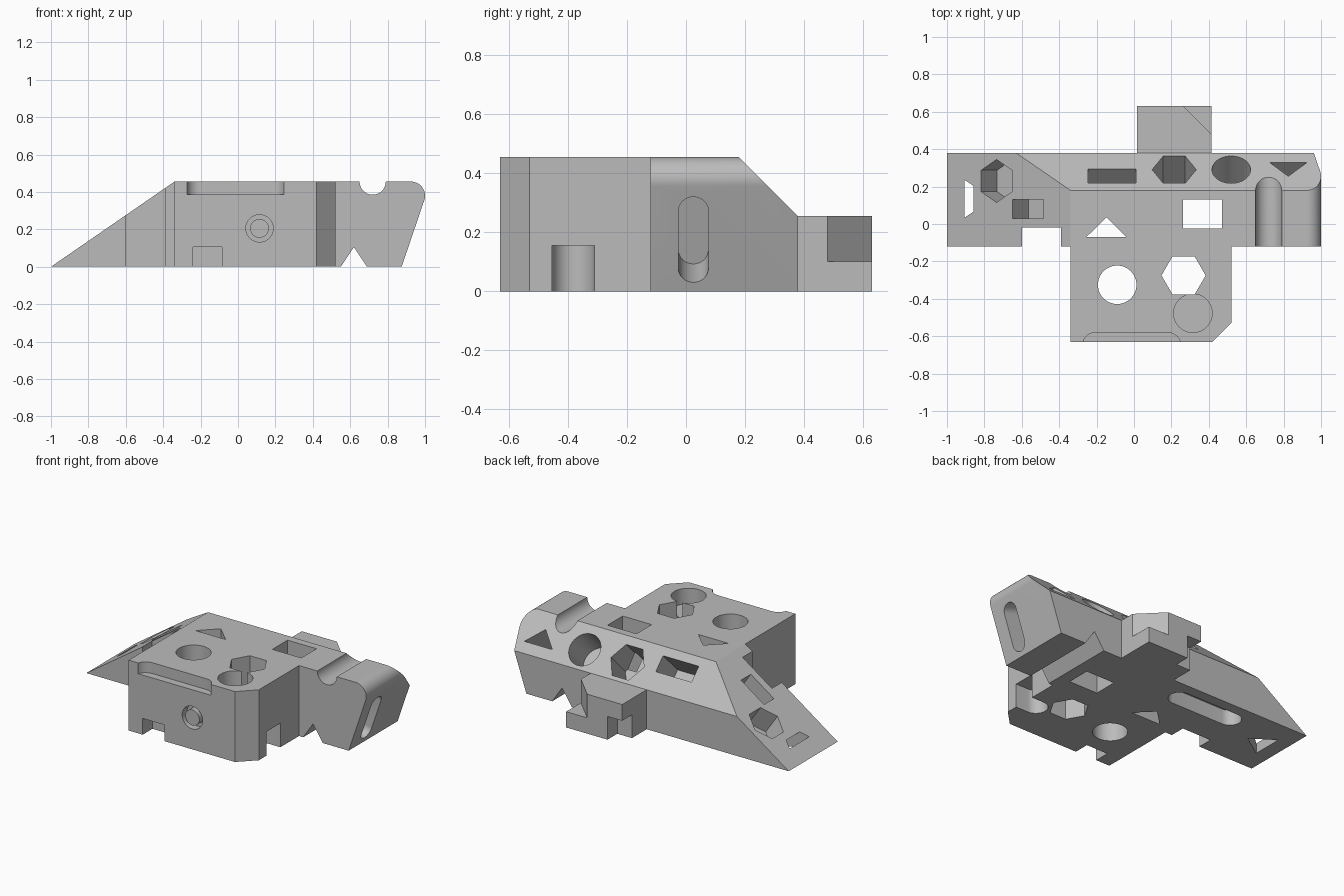
import bpy, bmesh, math
from mathutils import Vector

cube = bpy.data.objects.get("Cube")
if cube:
    bpy.data.objects.remove(cube, do_unlink=True)

grey = bpy.data.materials.new("plain_grey")
grey.use_nodes = True
colour = (0.5, 0.5, 0.5, 1)
grey.diffuse_color = colour
grey.node_tree.nodes["Principled BSDF"].inputs["Base Color"].default_value = colour

X, Y, Z = Vector((1, 0, 0)), Vector((0, 1, 0)), Vector((0, 0, 1))
TOP = 0.455


# Outline helpers
def arc(cx, cy, r, start, end, steps):
    angles = [math.radians(start + (end - start) * i / steps) for i in range(steps + 1)]
    return [(cx + r * math.cos(a), cy + r * math.sin(a)) for a in angles]


def ngon(cx, cy, r, sides, turn=0):
    return arc(cx, cy, r, turn, turn + 360, sides)[:-1]


def circle(cx, cy, r):
    return ngon(cx, cy, r, 48)


def rect(x0, x1, y0, y1):
    return [(x0, y0), (x1, y0), (x1, y1), (x0, y1)]


def stadium(cx, cy, half, r, upright=False):
    pts = arc(half, 0, r, -90, 90, 16) + arc(-half, 0, r, 90, 270, 16)
    return [(cx - b, cy + a) if upright else (cx + a, cy + b) for a, b in pts]


def prism(name, outline, origin, u, w, low, high):
    """Extrude an outline lying on the plane with normal w from low to high."""
    u, w = u.normalized(), w.normalized()
    v = w.cross(u)
    bm = bmesh.new()
    base = [bm.verts.new(Vector(origin) + a * u + b * v + low * w) for a, b in outline]
    face = bm.faces.new(base)
    grown = bmesh.ops.extrude_face_region(bm, geom=[face])["geom"]
    moved = [g for g in grown if isinstance(g, bmesh.types.BMVert)]
    bmesh.ops.translate(bm, vec=w * (high - low), verts=moved)
    bmesh.ops.recalc_face_normals(bm, faces=bm.faces[:])
    mesh = bpy.data.meshes.new(name)
    bm.to_mesh(mesh)
    bm.free()
    mesh.materials.append(grey)
    obj = bpy.data.objects.new(name, mesh)
    bpy.context.collection.objects.link(obj)
    return obj


# Wedge-ended main bar
profile = [(-1, 0), (0.875, 0)] + arc(0.925, 0.38, 0.075, -18, 90, 16) + [(-0.34, TOP)]
body = prism("machined_block", profile, (0, 0, 0), X, -Y, -0.38, 0.12)
bpy.context.view_layer.objects.active = body
body.select_set(True)


def combine(tool, operation):
    tool.hide_render = True
    mod = body.modifiers.new(tool.name, "BOOLEAN")
    mod.operation, mod.solver, mod.object = operation, "EXACT", tool
    bpy.ops.object.modifier_apply(modifier=mod.name)
    bpy.data.objects.remove(tool, do_unlink=True)


def cut(name, outline, origin, u, w, depth, over=0.02):
    combine(prism(name, outline, origin, u, w, -depth, over), "DIFFERENCE")


O = (0, 0, 0)
# Sloping rear edge
cut("rear_bevel", [(0.18, TOP), (0.48, 0.155), (0.48, 0.6), (0.18, 0.6)], O, Y, X, 1.2, 1.2)

# Front and rear blocks
front = [(-0.34, -0.63), (0.42, -0.63), (0.52, -0.53), (0.52, 0), (-0.34, 0)]
combine(prism("front_block", front, O, X, Z, 0, TOP), "UNION")
combine(prism("rear_block", rect(0.015, 0.415, 0.3, 0.63), O, X, Z, 0, 0.255), "UNION")

# Passages right through from the top
lid = (0, 0, TOP)
for name, outline in (
        ("triangle_passage", [(-0.255, -0.07), (-0.04, -0.07), (-0.147, 0.035)]),
        ("square_passage", rect(0.263, 0.47, -0.025, 0.13)),
        ("round_passage", circle(-0.09, -0.325, 0.103)),
        ("hex_passage", ngon(0.265, -0.275, 0.118, 6)),
        ("side_notch", rect(-0.6, -0.39, -0.2, -0.02))):
    cut(name, outline, lid, X, Z, 0.6)
cut("blind_hole", circle(0.315, -0.477, 0.103), lid, X, Z, 0.1)

# Grooves running front to back
cut("round_groove", circle(0.72, TOP, 0.07), O, X, -Y, 0.6, 0.3)
cut("vee_groove", [(0.55, 0), (0.535, -0.02), (0.705, -0.02), (0.69, 0), (0.62, 0.105)],
    O, X, -Y, 0.6, 0.3)

# Front face: rounded ledge, ring groove, foot slot
ledge = [(-0.275, -0.66), (0.25, -0.66)] + arc(0.18, -0.65, 0.07, 0, 90, 12) \
    + arc(-0.205, -0.65, 0.07, 90, 180, 12)
cut("front_ledge", ledge, lid, X, Z, 0.07)
wall = (0, -0.63, 0)
cut("ring_groove", circle(0.115, 0.205, 0.073), wall, X, -Y, 0.05)
combine(prism("ring_core", circle(0.115, 0.205, 0.05), wall, X, -Y, -0.08, 0), "UNION")
cut("foot_slot", rect(-0.24, -0.085, -0.02, 0.105), wall, X, -Y, 0.1)

# Round-ended slot under the front block's side, opening sideways
side_slot = arc(0.43, 0.382, 0.072, 90, 270, 16) + [(0.6, 0.31), (0.6, 0.454)]
cut("side_slot", side_slot, O, X, -Z, 0.155)

# Pockets in the underside
cut("under_triangle", [(-0.905, -0.235), (-0.905, -0.035), (-0.755, -0.135)], O, X, -Z, 0.097)
cut("under_slot", stadium(-0.34, -0.24, 0.19, 0.07), O, X, -Z, 0.1)

# Rear block corner steps
cut("corner_pocket", [(0.265, 0.63), (0.415, 0.48), (0.5, 0.395), (0.5, 0.7), (0.195, 0.7)],
    (0, 0, 0.255), X, Z, 0.153)
cut("corner_step", rect(-0.05, 0.12, -0.7, -0.53), O, X, -Z, 0.15)

# Pockets in the rear bevel
bevel = Y + Z
for name, outline in (
        ("bevel_rect", rect(-0.01, 0.245, -0.02, 0.085)),
        ("bevel_hex", ngon(-0.215, -0.015, 0.118, 6)),
        ("bevel_round", circle(-0.52, -0.015, 0.103)),
        ("bevel_triangle", [(-0.925, -0.07), (-0.725, -0.07), (-0.825, 0.035)])):
    cut(name, outline, (0, 0.28, 0.355), -X, bevel, 0.21)

# Pockets in the long ramp
ramp = Vector((-TOP, 0, 0.66))
rise = TOP / 0.66
cut("ramp_hex", ngon(0, 0, 0.115, 6), (-0.735, 0.23, 0.265 * rise), -Y, ramp, 0.15)
cut("ramp_rect", rect(-0.05, 0.05, -0.1, 0.1), (-0.567, 0.08, 0.433 * rise), -Y, ramp, 0.15)

# Round-ended pocket in the leaning end face
lean = Vector((0.38, 0, -0.125))
cut("end_slot", stadium(0, 0, 0.102, 0.051, True), (0.933, 0.025, 0.176), Y, lean, 0.2)

bpy.ops.object.shade_smooth_by_angle(angle=math.radians(25))
